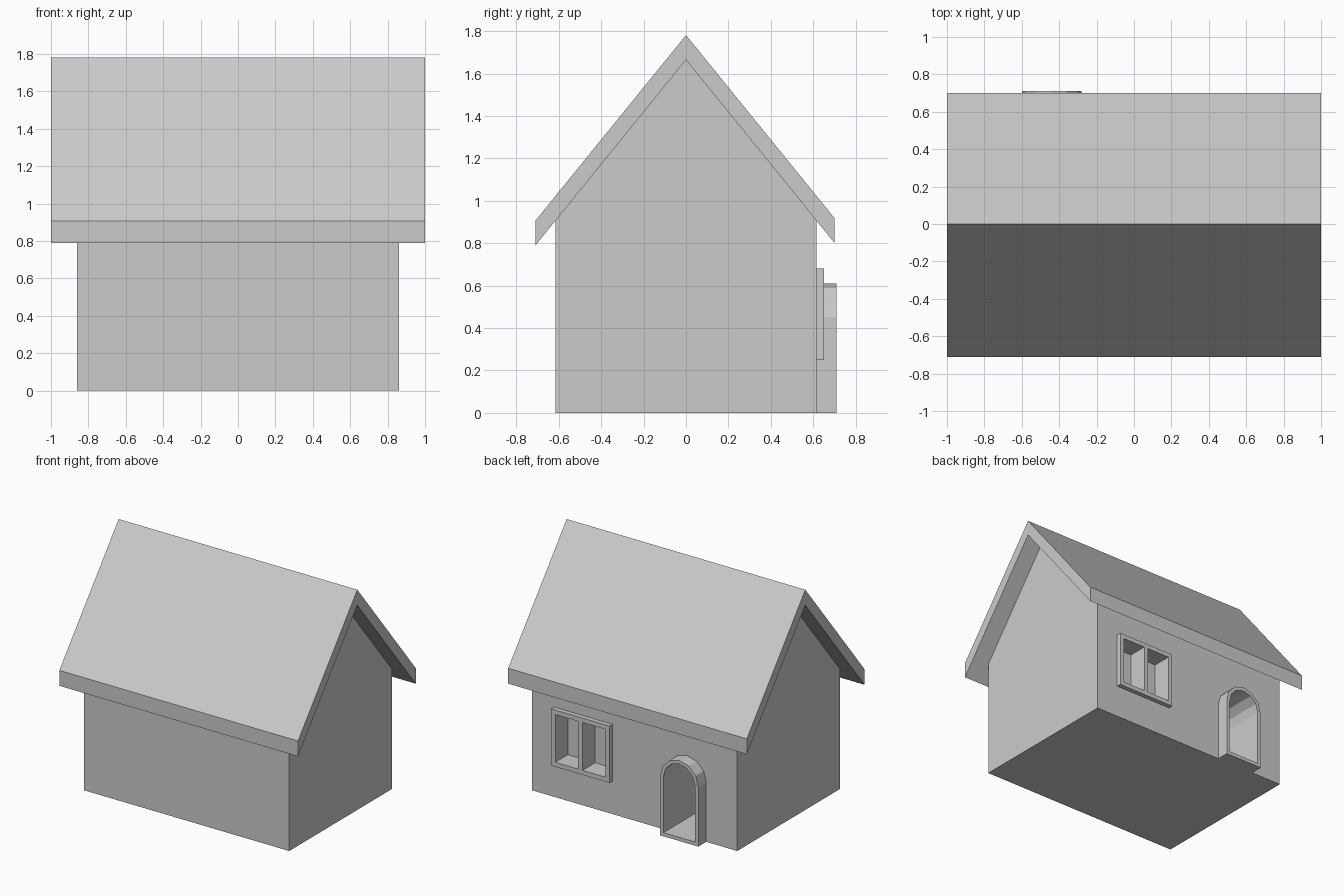
import bpy
import bmesh
import math

if "Cube" in bpy.data.objects:
    bpy.data.objects.remove(bpy.data.objects["Cube"])


def prism(name, profile, axis, start, end):
    """Extrude a 2D profile along 'x' (profile = y,z) or 'y' (profile = x,z)."""
    def place(p, t):
        return (t, p[0], p[1]) if axis == 'x' else (p[0], t, p[1])
    bm = bmesh.new()
    face = bm.faces.new([bm.verts.new(place(p, start)) for p in profile])
    ext = bmesh.ops.extrude_face_region(bm, geom=[face])
    shift = (end - start, 0, 0) if axis == 'x' else (0, end - start, 0)
    verts = [g for g in ext['geom'] if isinstance(g, bmesh.types.BMVert)]
    bmesh.ops.translate(bm, verts=verts, vec=shift)
    bmesh.ops.recalc_face_normals(bm, faces=bm.faces)
    mesh = bpy.data.meshes.new(name)
    bm.to_mesh(mesh)
    bm.free()
    ob = bpy.data.objects.new(name, mesh)
    bpy.context.collection.objects.link(ob)
    return ob


def rect(x0, x1, z0, z1):
    return [(x0, z0), (x1, z0), (x1, z1), (x0, z1)]


def arch(cx, r, bottom, spring, segments=6):
    pts = [(cx - r, bottom), (cx + r, bottom)]
    for i in range(segments + 1):
        a = math.pi * i / segments
        pts.append((cx + r * math.cos(a), spring + r * math.sin(a)))
    return pts


def cut(target, cutter):
    mod = target.modifiers.new("opening", 'BOOLEAN')
    mod.operation = 'DIFFERENCE'
    mod.solver = 'EXACT'
    mod.object = cutter


W, APEX, SLOPE, THICK = 0.615, 1.665, 1.232, 0.117
FRONT, BACK = -0.71, 0.70

# Solid house body with gable ends
walls = prism("walls", [(-W, 0), (W, 0), (W, APEX - W * SLOPE), (0, APEX),
                        (-W, APEX - W * SLOPE)], 'x', -0.86, 0.86)

# Overhanging roof
under = [(FRONT, APEX + FRONT * SLOPE), (0, APEX), (BACK, APEX - BACK * SLOPE)]
prism("roof", under + [(y, z + THICK) for y, z in reversed(under)], 'x', -1, 1)

# Arched door surround and its deep opening
DOOR_X = -0.44
door_frame = prism("door_frame", arch(DOOR_X, 0.16, 0, 0.45), 'y', 0.60, 0.71)
door_cut = prism("door_cutter", arch(DOOR_X, 0.132, 0.028, 0.45), 'y', 0.17, 0.80)

# Window frame with two recessed panes
WIN_X = 0.43
window_frame = prism("window_frame", rect(WIN_X - 0.245, WIN_X + 0.245, 0.25, 0.68),
                     'y', 0.60, 0.65)
pane_cuts = []
for side in (-1, 1):
    c = WIN_X + side * 0.114
    pane_cuts.append(prism("pane_cutter", rect(c - 0.096, c + 0.096, 0.284, 0.646),
                           'y', 0.50, 0.80))

# Carve the openings
for part in (walls, door_frame):
    cut(part, door_cut)
for part in (walls, window_frame):
    for c in pane_cuts:
        cut(part, c)
for c in [door_cut] + pane_cuts:
    c.hide_render = True
    c.display_type = 'WIRE'
